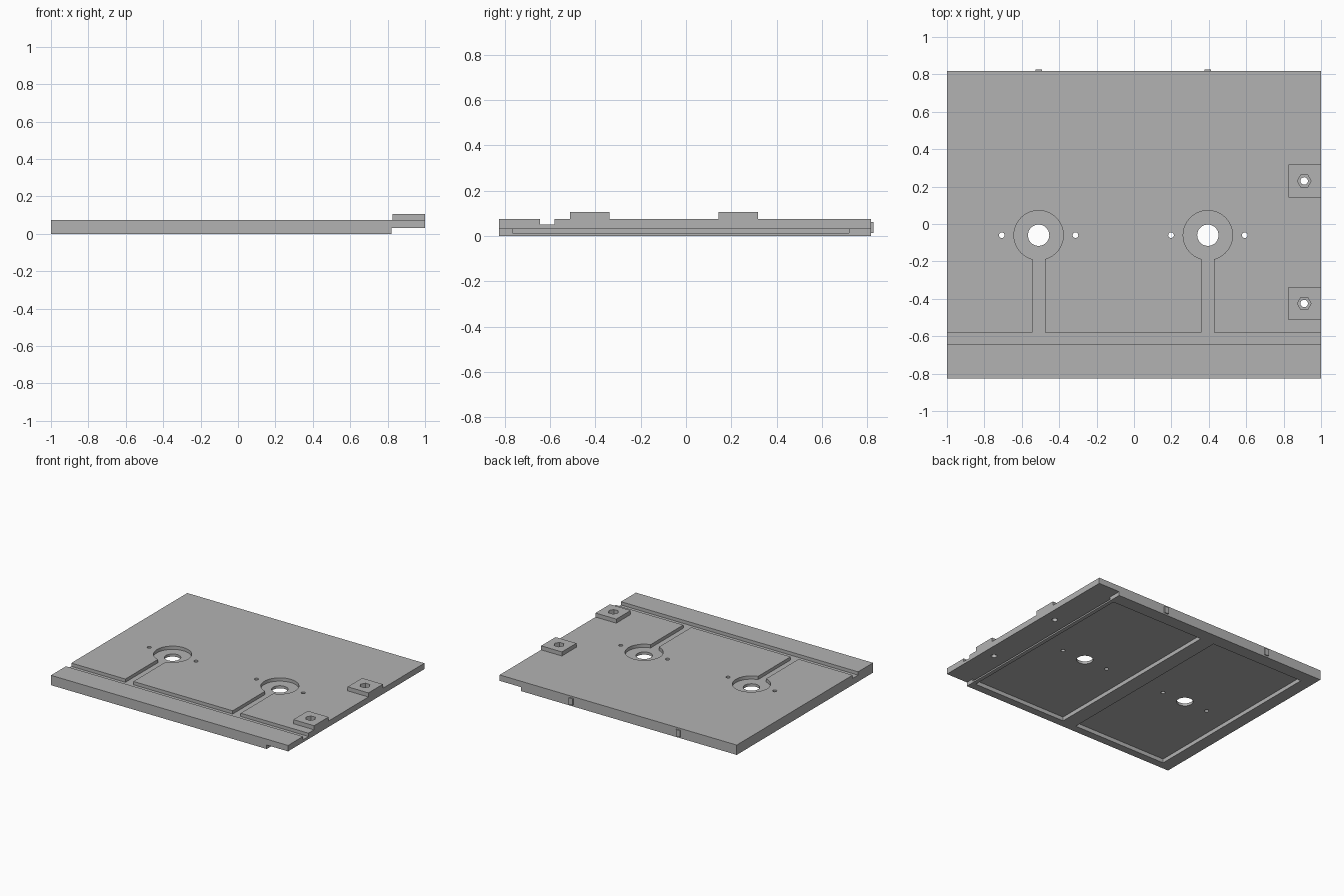
import bpy
import bmesh
import math
from mathutils import Matrix

cube = bpy.data.objects.get("Cube")
if cube:
    bpy.data.objects.remove(cube, do_unlink=True)

grey = bpy.data.materials.new("plain grey")
grey.use_nodes = True
GREY = (0.45, 0.45, 0.45, 1)
grey.diffuse_color = GREY
grey.node_tree.nodes["Principled BSDF"].inputs["Base Color"].default_value = GREY


def finish(name, bm):
    bmesh.ops.recalc_face_normals(bm, faces=bm.faces)
    mesh = bpy.data.meshes.new(name)
    bm.to_mesh(mesh)
    bm.free()
    mesh.materials.append(grey)
    ob = bpy.data.objects.new(name, mesh)
    bpy.context.collection.objects.link(ob)
    return ob


def box(name, xs, ys, zs):
    bm = bmesh.new()
    bmesh.ops.create_cube(bm, size=1)
    for v in bm.verts:
        for i, span in enumerate((xs, ys, zs)):
            v.co[i] = span[0] if v.co[i] < 0 else span[1]
    return finish(name, bm)


def cylinder(name, x, y, r, zs, sides=48):
    bm = bmesh.new()
    bmesh.ops.create_cone(bm, cap_ends=True, segments=sides, radius1=r, radius2=r,
                          depth=zs[1] - zs[0],
                          matrix=Matrix.Translation((x, y, sum(zs) / 2)))
    # turn so that a corner points along x
    rot = Matrix.Rotation(math.pi / 2, 3, 'Z')
    bmesh.ops.rotate(bm, verts=bm.verts, cent=(x, y, 0), matrix=rot)
    return finish(name, bm)


def combine(target, tool, operation='DIFFERENCE'):
    mod = target.modifiers.new("combine", 'BOOLEAN')
    mod.operation = operation
    mod.solver = 'EXACT'
    mod.object = tool
    with bpy.context.temp_override(object=target, active_object=target):
        bpy.ops.object.modifier_apply(modifier=mod.name)
    bpy.data.objects.remove(tool, do_unlink=True)


TOP, FLOOR, SHELF = 0.075, 0.05, 0.03
FRONT, BACK = -0.825, 0.817
THROUGH = (-0.1, 0.2)
PORTS = (-0.51, 0.395)
PORT_Y = -0.06

plate = box("base_plate", (-1, 1), (FRONT, BACK), (0, TOP))

# overhanging shelf on the left edge
combine(plate, box("shelf_cut", (0.82, 1.1), (-1, 1), (-0.1, SHELF)))

# mounting pads with hexagonal nut seats and bolt holes
for y in (0.23, -0.425):
    combine(plate, box("pad", (0.825, 1), (y - 0.087, y + 0.087), (0.05, 0.106)), 'UNION')
    combine(plate, cylinder("nut_seat", 0.91, y, 0.037, (0.065, 0.2), 6))
    combine(plate, cylinder("bolt_hole", 0.91, y, 0.02, THROUGH, 24))

# cable groove across the front
combine(plate, box("groove", (-1.1, 1.1), (-0.645, -0.58), (FLOOR, 0.2)))

for x in PORTS:
    # round recess and its channel to the groove
    combine(plate, box("channel", (x - 0.034, x + 0.034), (-0.61, -0.1), (FLOOR, 0.2)))
    combine(plate, cylinder("recess", x, PORT_Y, 0.132, (FLOOR, 0.2), 64))
    # shallow panel pocket underneath
    combine(plate, box("pocket", (x - 0.395, x + 0.395), (-0.765, 0.72), (-0.1, SHELF)))
    # port and screw holes
    combine(plate, cylinder("port", x, PORT_Y, 0.057, THROUGH))
    for side in (-1, 1):
        combine(plate, cylinder("screw_hole", x + side * 0.197, PORT_Y, 0.015, THROUGH, 24))
    # small tab on the back edge
    box("back_tab", (x - 0.017, x + 0.017), (BACK - 0.01, BACK + 0.009), (0.012, 0.062))

# slide-in slot in the left wall of the pocket
combine(plate, box("slot", (0.75, 0.9), (-0.765, 0.72), (0.012, SHELF)))

bpy.context.view_layer.objects.active = plate
plate.select_set(True)
bpy.ops.object.shade_smooth_by_angle(angle=math.radians(30))
